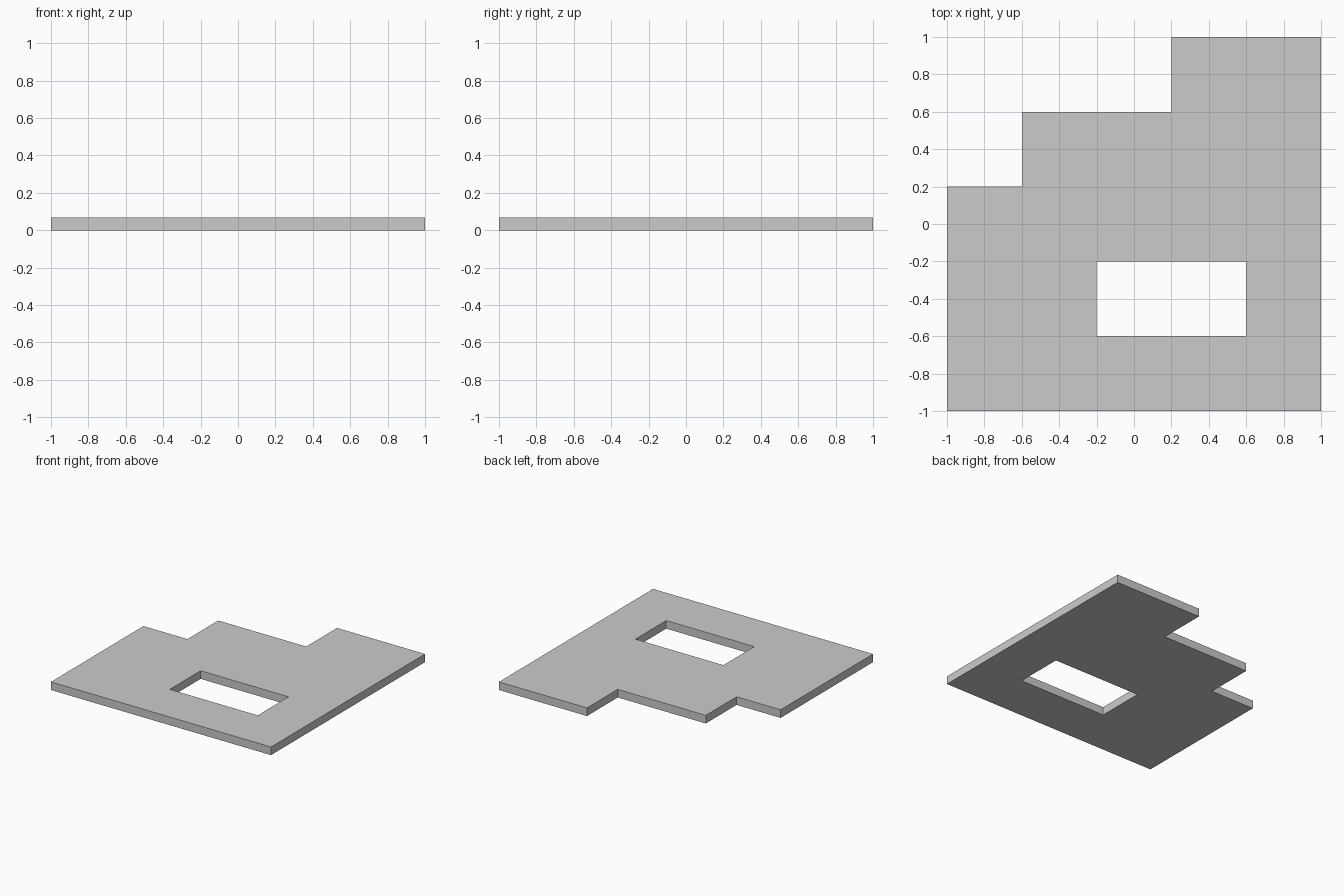
import bpy
import bmesh

if "Cube" in bpy.data.objects:
    bpy.data.objects.remove(bpy.data.objects["Cube"])

THICKNESS = 0.067

# Stepped outline and rectangular opening, counter-clockwise from the front left
outline = [(-1, -1), (1, -1), (1, 1), (0.2, 1), (0.2, 0.6),
           (-0.6, 0.6), (-0.6, 0.2), (-1, 0.2)]
opening = [(-0.2, -0.6), (0.6, -0.6), (0.6, -0.2), (-0.2, -0.2)]


def add_loop(bm, points, z):
    verts = [bm.verts.new((x, y, z)) for x, y in points]
    return [bm.edges.new((verts[i - 1], verts[i])) for i in range(len(verts))]


# Flat top face with the opening left out
bm = bmesh.new()
edges = add_loop(bm, outline, THICKNESS) + add_loop(bm, opening, THICKNESS)
bmesh.ops.triangle_fill(bm, edges=edges, use_beauty=True, normal=(0, 0, 1))
for face in bm.faces:
    face.normal_update()
    if face.normal.z < 0:
        face.normal_flip()

mesh = bpy.data.meshes.new("stepped_plate")
bm.to_mesh(mesh)
bm.free()
plate = bpy.data.objects.new("stepped_plate", mesh)
bpy.context.collection.objects.link(plate)

# Thicken downwards to the floor
solid = plate.modifiers.new("thickness", 'SOLIDIFY')
solid.thickness = THICKNESS
solid.offset = -1
